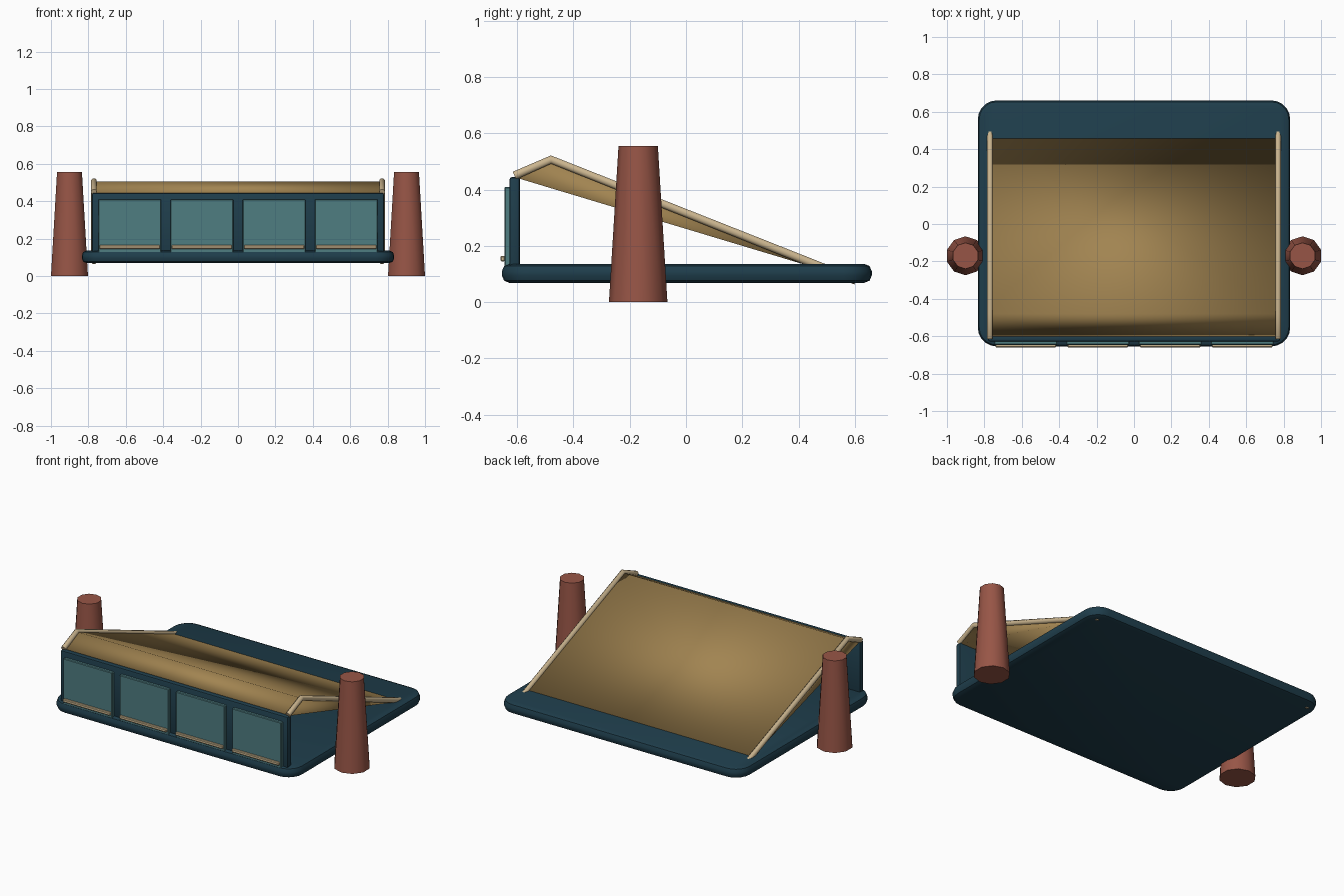
import bpy, bmesh, math
from mathutils import Vector

cube = bpy.data.objects.get("Cube")
if cube:
    bpy.data.objects.remove(cube, do_unlink=True)


def material(name, srgb):
    linear = [(c / 255) ** 2.2 for c in srgb] + [1]
    mat = bpy.data.materials.new(name)
    mat.use_nodes = True
    mat.diffuse_color = linear
    mat.node_tree.nodes["Principled BSDF"].inputs["Base Color"].default_value = linear
    return mat


navy = material("dark teal", (36, 64, 77))
teal = material("window teal", (80, 124, 128))
rust = material("rust red", (150, 86, 72))
ochre = material("ochre", (160, 131, 82))
tan = material("pale tan", (202, 180, 142))


def finish(name, bm, mat, angle=None):
    """Turn a bmesh into an object, with optional smoothing up to an angle."""
    bmesh.ops.recalc_face_normals(bm, faces=bm.faces[:])
    mesh = bpy.data.meshes.new(name)
    bm.to_mesh(mesh)
    bm.free()
    mesh.materials.append(mat)
    obj = bpy.data.objects.new(name, mesh)
    bpy.context.collection.objects.link(obj)
    if angle:
        bpy.ops.object.select_all(action='DESELECT')
        obj.select_set(True)
        bpy.context.view_layer.objects.active = obj
        if angle >= 180:
            bpy.ops.object.shade_smooth()
        else:
            bpy.ops.object.shade_smooth_by_angle(angle=math.radians(angle))
    return obj


def box(name, low, high, mat, bevel=0, segments=1):
    low, high = Vector(low), Vector(high)
    bm = bmesh.new()
    bmesh.ops.create_cube(bm, size=1)
    for v in bm.verts:
        v.co = (low + high) / 2 + v.co * (high - low)
    if bevel:
        bmesh.ops.bevel(bm, geom=bm.edges[:], offset=bevel, segments=segments,
                        profile=0.5, affect='EDGES')
    return finish(name, bm, mat, 35 if bevel else None)


def tube(name, path, radius, mat, sides=8):
    """Sweep a ring along a path lying in a plane of constant x."""
    bm = bmesh.new()
    points = [Vector(p) for p in path]
    rings = []
    for i, p in enumerate(points):
        before = (p - points[max(i - 1, 0)]).normalized()
        after = (points[min(i + 1, len(points) - 1)] - p).normalized()
        tangent = (before + after).normalized()
        up = Vector((1, 0, 0)).cross(tangent)
        rings.append([bm.verts.new(p + radius * (Vector((math.cos(a), 0, 0)) + up * math.sin(a)))
                      for a in (math.tau * (k + 0.5) / sides for k in range(sides))])
    for a, b in zip(rings, rings[1:]):
        for k in range(sides):
            n = (k + 1) % sides
            bm.faces.new((a[k], a[n], b[n], b[k]))
    bm.faces.new(rings[0])
    bm.faces.new(rings[-1])
    return finish(name, bm, mat, 50)


# Base slab: rounded corners in plan, softened rim
bm = bmesh.new()
bmesh.ops.create_cube(bm, size=1)
for v in bm.verts:
    v.co = Vector((v.co.x * 1.67, v.co.y * 1.315 + 0.003, 0.1025 + v.co.z * 0.067))
corners = [e for e in bm.edges if abs(e.verts[0].co.z - e.verts[1].co.z) > 0.01]
bmesh.ops.bevel(bm, geom=corners, offset=0.1, segments=5, profile=0.5, affect='EDGES')
rim = [e for e in bm.edges if abs(e.verts[0].co.z - e.verts[1].co.z) < 0.01]
bmesh.ops.bevel(bm, geom=rim, offset=0.026, segments=2, profile=0.5, affect='EDGES')
finish("base_slab", bm, navy, 35)

# Front wall
box("front_wall", (-0.78, -0.628, 0.11), (0.78, -0.59, 0.445), navy, 0.01, 2)

# Window panels, each with a low sill bar
for i in range(4):
    x = (i - 1.5) * 0.386
    box(f"window_panel_{i + 1}", (x - 0.168, -0.646, 0.125),
        (x + 0.168, -0.62, 0.41), teal, 0.004)
    box(f"sill_bar_{i + 1}", (x - 0.162, -0.66, 0.145),
        (x + 0.162, -0.643, 0.165), tan, 0.004)

# Sloping roof wedge, running down into the base
bm = bmesh.new()
profile = [(-0.605, 0.443), (-0.48, 0.505), (0.6, 0.08)]
left, right = [[bm.verts.new((x, y, z)) for y, z in profile] for x in (0.77, -0.77)]
bm.faces.new(left)
bm.faces.new(right)
for k in range(3):
    n = (k + 1) % 3
    bm.faces.new((left[k], left[n], right[n], right[k]))
finish("roof_wedge", bm, ochre, 180)

# Edge rails and tapered side posts
for side, s in (("left", 1), ("right", -1)):
    x = s * 0.77
    tube(f"{side}_roof_rail",
         [(x, -0.61, 0.45), (x, -0.48, 0.507), (x, 0.604, 0.077)], 0.016, tan)
    bm = bmesh.new()
    bmesh.ops.create_cone(bm, cap_ends=True, segments=10, radius1=0.104,
                          radius2=0.07, depth=0.555)
    bmesh.ops.translate(bm, verts=bm.verts[:], vec=(s * 0.901, -0.17, 0.2775))
    finish(f"{side}_post", bm, rust, 40)
